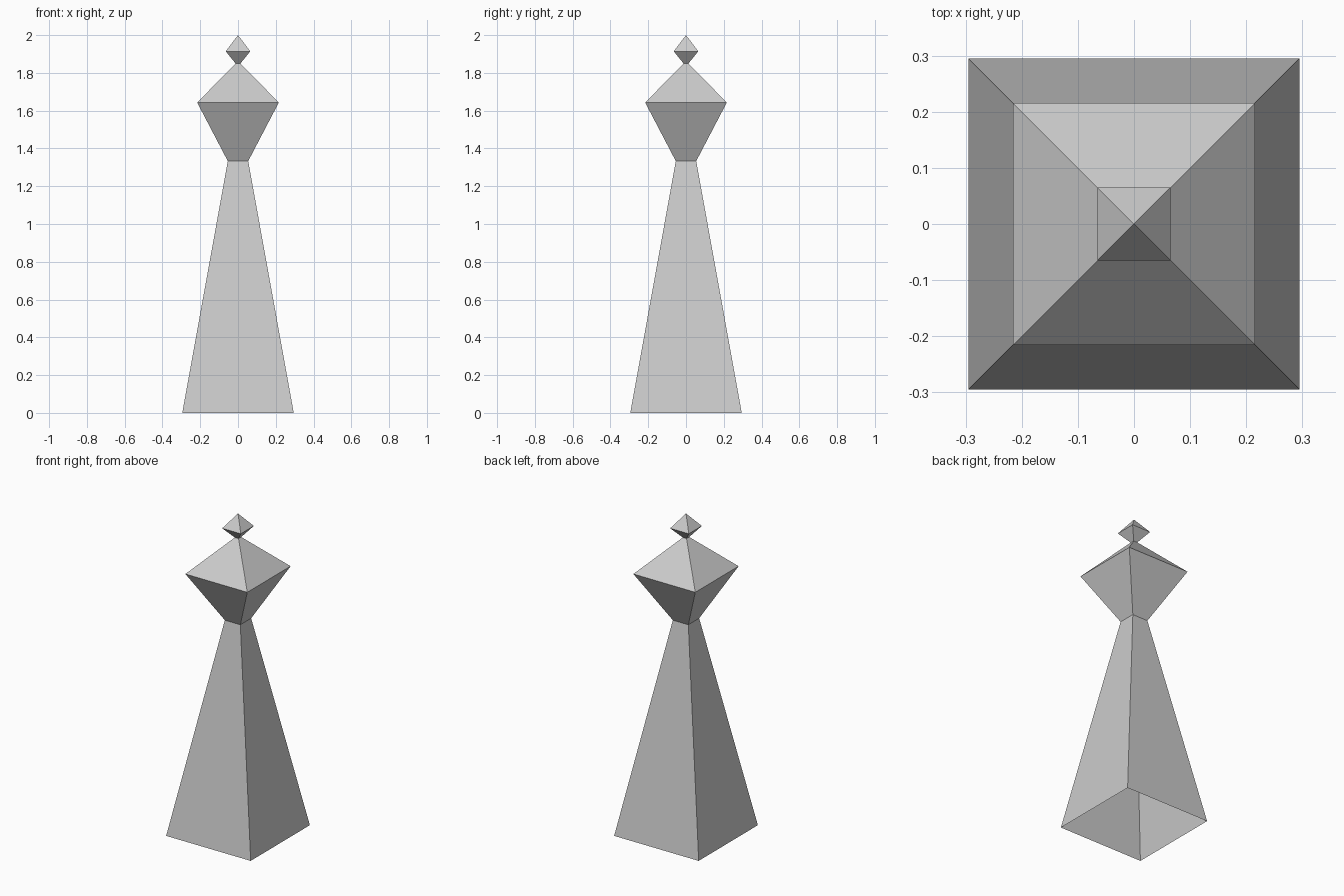
import bpy, bmesh

if "Cube" in bpy.data.objects:
    bpy.data.objects.remove(bpy.data.objects["Cube"])


def square_loft(name, rings):
    """Loft square rings given as (half width, height); half width 0 is an apex."""
    bm = bmesh.new()
    loops = []
    for h, z in rings:
        if h == 0:
            loops.append([bm.verts.new((0, 0, z))] * 4)
        else:
            loops.append([bm.verts.new((sx * h, sy * h, z))
                          for sx, sy in ((-1, -1), (1, -1), (1, 1), (-1, 1))])
    for low, high in zip(loops, loops[1:]):
        for i in range(4):
            j = (i + 1) % 4
            corners = dict.fromkeys((low[i], low[j], high[j], high[i]))
            bm.faces.new(list(corners))
    mesh = bpy.data.meshes.new(name)
    bm.to_mesh(mesh)
    bm.free()
    obj = bpy.data.objects.new(name, mesh)
    bpy.context.collection.objects.link(obj)
    return obj


# Tapered body, open underneath
square_loft("body", [(0.295, 0), (0.054, 1.333)])

# Flared head with sloping roof
square_loft("head", [(0.054, 1.333), (0.216, 1.643), (0.013, 1.85)])

# Small diamond on top
square_loft("finial", [(0.013, 1.85), (0.065, 1.914), (0, 2.0)])
